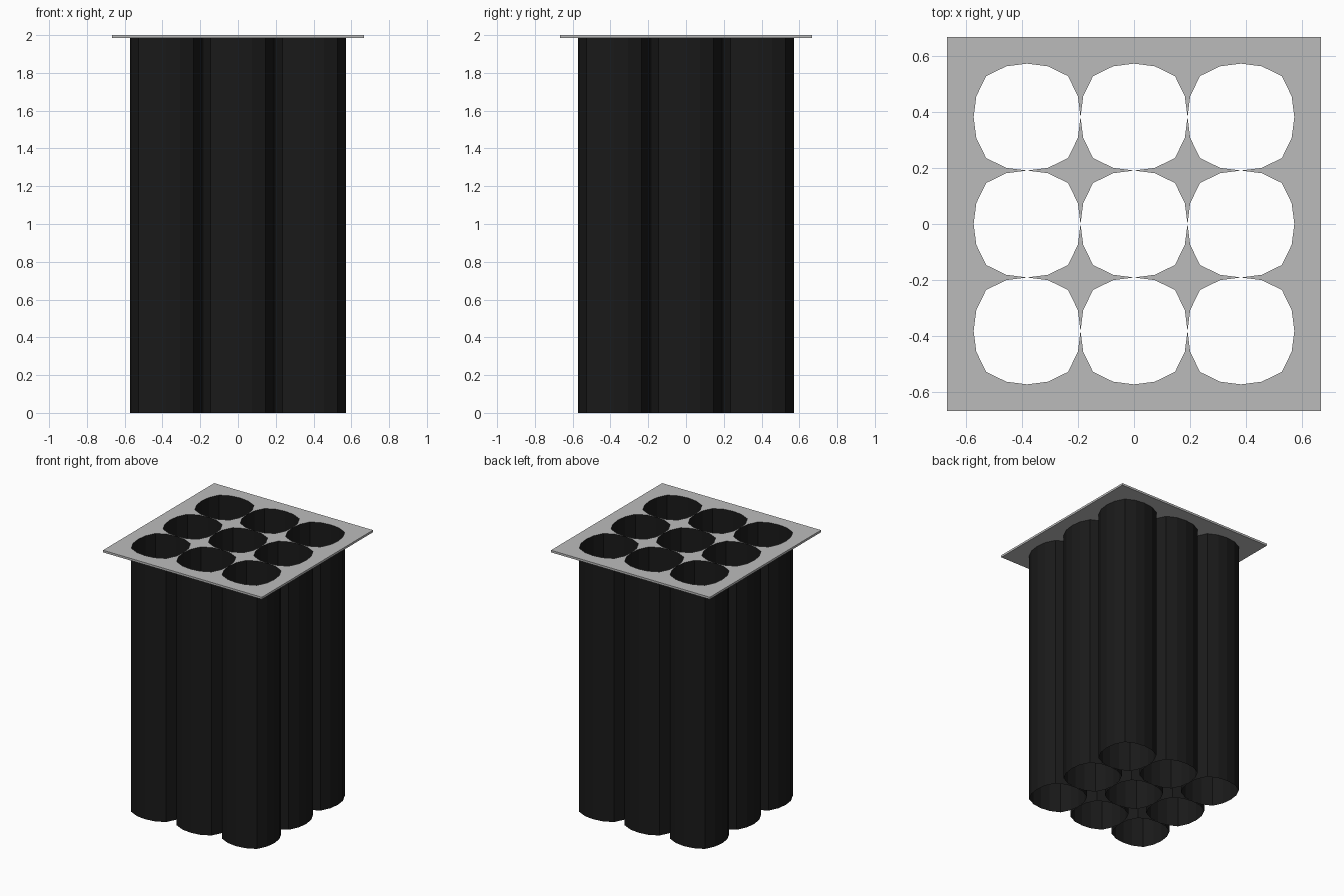
import bpy, bmesh

if "Cube" in bpy.data.objects:
    bpy.data.objects.remove(bpy.data.objects["Cube"])

R = 0.1905          # tube radius, tubes touch each other
PITCH = 2 * R
HALF = 0.6665       # half width of plate
TOP, UNDER = 2.0, 1.984

# one quarter of the slightly squared 16-sided tube outline
QUARTER = [(R, 0), (0.181, 0.074), (0.146, 0.146), (0.074, 0.181)]


def turn(p, n):
    x, y = p
    for _ in range(n):
        x, y = -y, x
    return x, y


RING = [turn(p, n) for n in range(4) for p in QUARTER]
CENTRES = [(i * PITCH, j * PITCH) for i in (-1, 0, 1) for j in (-1, 0, 1)]


def material(name, value):
    m = bpy.data.materials.new(name)
    m.diffuse_color = (value, value, value, 1)
    m.use_nodes = True
    m.node_tree.nodes["Principled BSDF"].inputs["Base Color"].default_value = m.diffuse_color
    return m


def finish(bm, name, mat):
    me = bpy.data.meshes.new(name)
    bm.to_mesh(me)
    bm.free()
    ob = bpy.data.objects.new(name, me)
    bpy.context.collection.objects.link(ob)
    me.materials.append(mat)
    return ob


black = material("black", 0.01)
grey = material("grey", 0.5)

# open-ended tubes, sharing one mesh
bm = bmesh.new()
low = [bm.verts.new((x, y, 0)) for x, y in RING]
high = [bm.verts.new((x, y, TOP)) for x, y in RING]
for i in range(16):
    j = (i + 1) % 16
    bm.faces.new((low[i], low[j], high[j], high[i]))
first = finish(bm, "tube_1", black)
first.location = (*CENTRES[0], 0)
for k, c in enumerate(CENTRES[1:], 2):
    tube = bpy.data.objects.new(f"tube_{k}", first.data)
    tube.location = (*c, 0)
    bpy.context.collection.objects.link(tube)

# top plate with nine holes
bm = bmesh.new()


def panel(points):
    for z, order in ((TOP, points), (UNDER, points[::-1])):
        bm.faces.new([bm.verts.new((x, y, z)) for x, y in order])


# spandrels between the holes
for cx, cy in CENTRES:
    for n in range(4):
        arc = [RING[(4 * n + k) % 16] for k in range(5)]
        pts = [turn((R, R), n)] + arc[::-1]
        panel([(cx + x, cy + y) for x, y in pts])

# border strips and outer edge
IN = 3 * R
for n in range(4):
    panel([turn(p, n) for p in ((IN, -IN), (HALF, -HALF), (HALF, HALF), (IN, IN))])
    a, b = turn((HALF, -HALF), n), turn((HALF, HALF), n)
    bm.faces.new([bm.verts.new(v) for v in
                  ((*a, UNDER), (*b, UNDER), (*b, TOP), (*a, TOP))])

bmesh.ops.remove_doubles(bm, verts=bm.verts, dist=0.0001)
finish(bm, "top_plate", grey)
